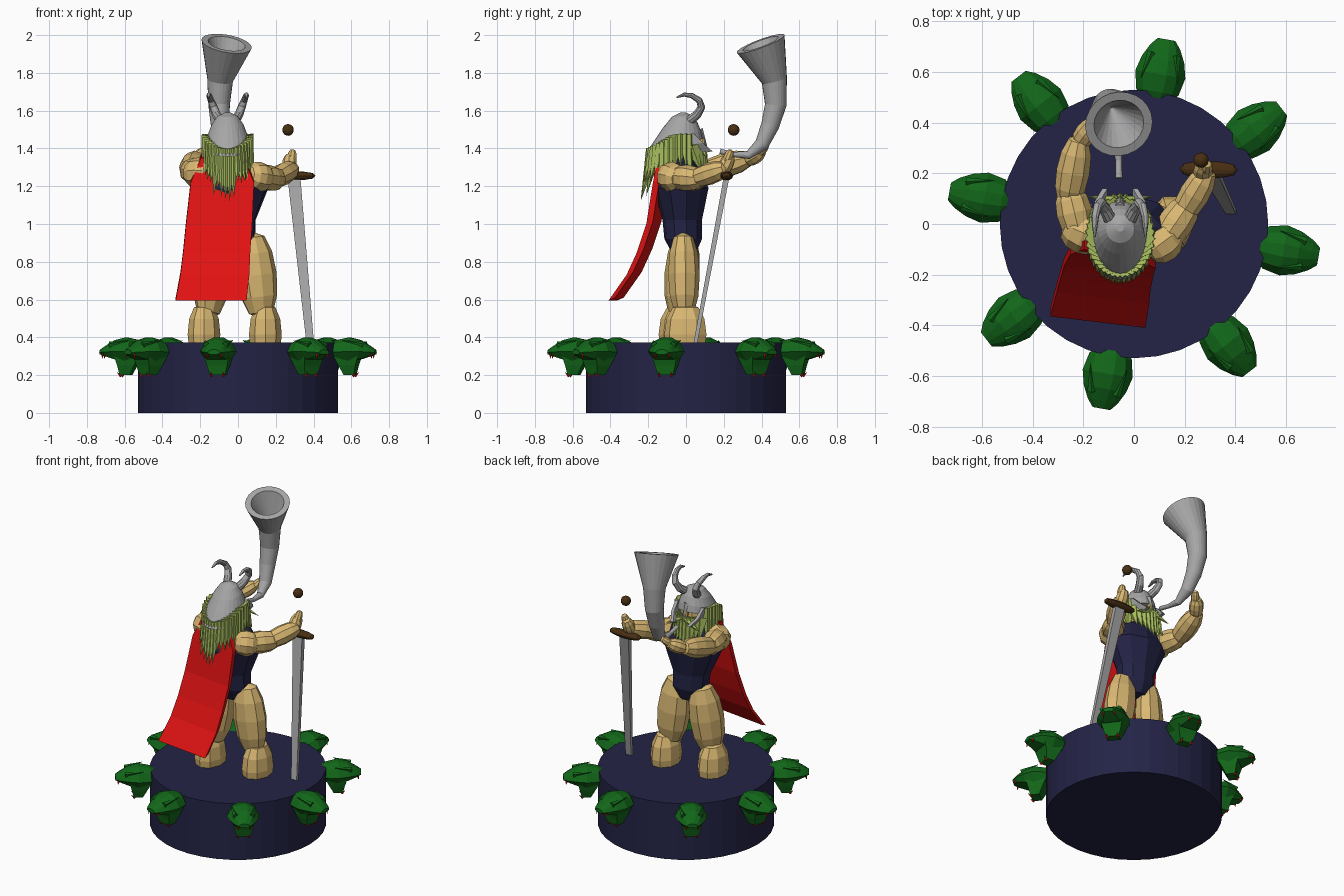
import bpy, bmesh, math, random
from mathutils import Vector, Matrix

if "Cube" in bpy.data.objects:
    bpy.data.objects.remove(bpy.data.objects["Cube"])

random.seed(4)


def material(name, rgb):
    m = bpy.data.materials.new(name)
    m.diffuse_color = (*rgb, 1)
    m.use_nodes = True
    m.node_tree.nodes["Principled BSDF"].inputs["Base Color"].default_value = m.diffuse_color
    return m


NAVY = material("navy", (0.017, 0.017, 0.062))
TAN = material("tan skin", (0.70, 0.48, 0.17))
HAIR = material("yellow green hair", (0.38, 0.50, 0.11))
STEEL = material("grey steel", (0.38, 0.38, 0.38))
RED = material("red", (0.75, 0.006, 0.006))
GREEN = material("dark green", (0.006, 0.135, 0.010))
BROWN = material("brown", (0.065, 0.028, 0.006))


def finish(bm, name, mat, smooth=False):
    bmesh.ops.recalc_face_normals(bm, faces=bm.faces)
    me = bpy.data.meshes.new(name)
    for f in bm.faces:
        f.smooth = smooth
    bm.to_mesh(me)
    bm.free()
    me.materials.append(mat)
    ob = bpy.data.objects.new(name, me)
    bpy.context.collection.objects.link(ob)
    return ob


def loft(bm, rings):
    """Skin a list of equal-length point rings and cap both ends."""
    vs = [[bm.verts.new(p) for p in r] for r in rings]
    n = len(vs[0])
    for a, b in zip(vs, vs[1:]):
        for i in range(n):
            j = (i + 1) % n
            bm.faces.new((a[i], a[j], b[j], b[i]))
    bm.faces.new(vs[0])
    bm.faces.new(vs[-1])


def ring(c, rx, ry, n, u=(1, 0, 0), v=(0, 1, 0), off=0.0):
    c, u, v = Vector(c), Vector(u), Vector(v)
    return [c + u * rx * math.cos(off + i * math.tau / n) + v * ry * math.sin(off + i * math.tau / n)
            for i in range(n)]


def tube(path, n):
    """Rings across a path of (x, y, z, radius)."""
    P = [Vector(p[:3]) for p in path]
    out = []
    for i, p in enumerate(path):
        t = (P[min(i + 1, len(P) - 1)] - P[max(i - 1, 0)]).normalized()
        u = (Vector((1, 0, 0)) - t * t.x).normalized()
        out.append(ring(P[i], p[3], p[3], n, u, t.cross(u)))
    return out


def blob(bm, a, b, rx, ry=None, n=9):
    """Blunt faceted ellipsoid from a to b."""
    a, b = Vector(a), Vector(b)
    d = b - a
    geo = bmesh.ops.create_uvsphere(bm, u_segments=n, v_segments=6, radius=1)
    m = Matrix.Translation((a + b) / 2) @ d.to_track_quat('Z', 'Y').to_matrix().to_4x4()
    for v in geo['verts']:
        r = math.hypot(v.co.x, v.co.y)
        k = r ** -0.3 if r > 0.01 else 1
        v.co = m @ Vector((v.co.x * k * rx, v.co.y * k * (ry or rx), v.co.z * d.length / 2))


def spike(bm, a, b, r, n=5):
    a, b = Vector(a), Vector(b)
    d = b - a
    m = Matrix.Translation((a + b) / 2) @ d.to_track_quat('Z', 'Y').to_matrix().to_4x4()
    bmesh.ops.create_cone(bm, cap_ends=True, segments=n, radius1=r, radius2=0, depth=d.length, matrix=m)


# round base
bm = bmesh.new()
loft(bm, [ring((0, 0, z), 0.53, 0.53, 36) for z in (0, 0.372)])
finish(bm, "base", NAVY)

# beast heads around the base: skull, hanging lower jaw, red teeth
for k, deg in enumerate([-10, 38, 80, 128, 170, 218, 260, 308]):
    rot = Matrix.Rotation(math.radians(deg), 4, 'Z')
    bm = bmesh.new()
    rings = []
    for x, w, lo, hi in [(0.485, 0.05, 0.30, 0.36), (0.53, 0.085, 0.28, 0.385), (0.60, 0.10, 0.275, 0.40),
                         (0.66, 0.085, 0.285, 0.385), (0.71, 0.06, 0.30, 0.355), (0.74, 0.035, 0.31, 0.335)]:
        mid = lo + (hi - lo) * 0.4
        rings.append([(x, y * w, mid + (z * (hi - mid) if z > 0 else z * (mid - lo))) for y, z in
                      [(1, 0), (0.7, 0.7), (0.25, 1), (-0.25, 1), (-0.7, 0.7), (-1, 0), (-0.6, -1), (0.6, -1)]])
    loft(bm, rings)
    loft(bm, [[(x0, -w, z), (x1, -w, z), (x1, w, z), (x0, w, z)] for x0, x1, w, z in
              [(0.525, 0.655, 0.065, 0.30), (0.55, 0.64, 0.055, 0.25), (0.575, 0.63, 0.04, 0.20)]])
    for s in (-1, 1):  # brow ridges
        spike(bm, (0.68, s * 0.05, 0.36), (0.57, s * 0.075, 0.385), 0.018)
    bm.transform(rot)
    finish(bm, f"beast_head_{k + 1}", GREEN)
    bm = bmesh.new()
    for s in (-1, 1):
        spike(bm, (0.72, s * 0.035, 0.312), (0.725, s * 0.035, 0.285), 0.008, 4)
        spike(bm, (0.622, s * 0.033, 0.195), (0.645, s * 0.033, 0.215), 0.009, 4)
    bm.transform(rot)
    finish(bm, f"beast_teeth_{k + 1}", RED)

# legs
for name, foot, hip in [("right_leg", (0.145, 0.0), (0.07, -0.015)), ("left_leg", (-0.18, -0.03), (-0.11, 0.0))]:
    bm = bmesh.new()
    blob(bm, (*foot, 0.25), (foot[0], foot[1], 0.58), 0.088, 0.115)
    blob(bm, (foot[0] - 0.02 * (1 if foot[0] > 0 else -1), foot[1] - 0.01, 0.50), (*hip, 0.96), 0.085, 0.108)
    finish(bm, name, TAN)

# torso tunic
bm = bmesh.new()
loft(bm, [ring((x, y, z), rx, ry, 10, off=0.2) for x, y, z, rx, ry in
          [(-0.02, -0.01, 0.84, 0.06, 0.06), (-0.025, -0.015, 0.92, 0.12, 0.10), (-0.03, -0.02, 1.02, 0.125, 0.105),
           (-0.035, -0.025, 1.19, 0.20, 0.145), (-0.04, -0.03, 1.30, 0.15, 0.10), (-0.05, -0.03, 1.35, 0.07, 0.06)]])
finish(bm, "torso", NAVY)

# arms: shoulder, upper arm, forearm, hand
bm = bmesh.new()
blob(bm, (0.05, -0.12, 1.26), (0.17, -0.03, 1.24), 0.08)
blob(bm, (0.10, -0.09, 1.25), (0.23, 0.10, 1.235), 0.07)
blob(bm, (0.18, 0.02, 1.23), (0.30, 0.22, 1.30), 0.06)
blob(bm, (0.27, 0.18, 1.25), (0.275, 0.24, 1.37), 0.04)
blob(bm, (0.28, 0.20, 1.30), (0.29, 0.24, 1.395), 0.026)
finish(bm, "right_arm", TAN)
bm = bmesh.new()
blob(bm, (-0.12, -0.07, 1.27), (-0.28, 0.00, 1.27), 0.085)
blob(bm, (-0.21, -0.06, 1.28), (-0.26, 0.15, 1.28), 0.072)
blob(bm, (-0.265, 0.07, 1.27), (-0.215, 0.35, 1.35), 0.067)
blob(bm, (-0.225, 0.31, 1.33), (-0.15, 0.41, 1.39), 0.045)
blob(bm, (-0.17, 0.37, 1.36), (-0.12, 0.43, 1.42), 0.026)
finish(bm, "left_arm", TAN)

# head and nose
CX = -0.055
bm = bmesh.new()
blob(bm, (CX, -0.04, 1.29), (CX, -0.02, 1.54), 0.095, 0.10)
blob(bm, (CX, 0.08, 1.46), (CX, 0.09, 1.40), 0.018)
finish(bm, "head", TAN)

# hair locks around the back and sides
bm = bmesh.new()
for i in range(26):
    a = math.radians(-205 + 230 * i / 25)
    c, s = math.cos(a), math.sin(a)
    back = max(0, -s)
    top = (CX + 0.10 * c, -0.05 + 0.125 * s, 1.47 - 0.08 * back)
    tip = (CX + 0.14 * c, -0.05 + 0.19 * s, 1.24 - 0.09 * back + random.uniform(-0.04, 0.07))
    spike(bm, top, tip, 0.038)
blob(bm, (CX, -0.10, 1.22), (CX, -0.10, 1.46), 0.11, 0.09)
finish(bm, "hair", HAIR)

# beard and moustache
bm = bmesh.new()
for i in range(9):
    t = i / 4 - 1
    spike(bm, (CX + 0.085 * t, 0.07 - 0.04 * t * t, 1.41),
          (CX + 0.10 * t, 0.125 - 0.04 * t * t, 1.21 + 0.06 * abs(t)), 0.04)
for s in (-1, 1):
    spike(bm, (CX + 0.01 * s, 0.09, 1.40), (CX + 0.13 * s, 0.11, 1.35), 0.022)
finish(bm, "beard", HAIR)

# helmet: tilted rim rising towards the face
bm = bmesh.new()
rings = []
for y, z, rx, ry, tilt in [(-0.065, 1.405, 0.122, 0.155, 0.30), (-0.045, 1.465, 0.108, 0.125, 0.22),
                           (-0.03, 1.525, 0.085, 0.09, 0.15), (-0.02, 1.57, 0.055, 0.055, 0.05),
                           (-0.015, 1.59, 0.015, 0.015, 0)]:
    rings.append(ring((CX, y, z), rx, ry, 24, v=(0, 1, tilt)))
loft(bm, rings)
for s in (-1, 1):  # cheek guards
    loft(bm, [[(CX + s * x, y - 0.02, z), (CX + s * x, y + 0.03, z + 0.01),
               (CX + s * (x - 0.02), y + 0.03, z + 0.01), (CX + s * (x - 0.02), y - 0.02, z)]
              for x, y, z in [(0.105, 0.01, 1.47), (0.10, 0.06, 1.42), (0.07, 0.11, 1.375)]])
spike(bm, (CX, 0.07, 1.50), (CX, 0.115, 1.40), 0.02)
ob = finish(bm, "helmet", STEEL)

# helmet horns
for s, side in ((1, "right"), (-1, "left")):
    bm = bmesh.new()
    loft(bm, tube([(CX + s * x, y, z, r) for x, y, z, r in
                   [(0.035, 0.01, 1.54, 0.027), (0.06, 0.06, 1.58, 0.024), (0.075, 0.082, 1.62, 0.021),
                    (0.088, 0.07, 1.655, 0.018), (0.098, 0.03, 1.68, 0.015), (0.10, -0.01, 1.685, 0.011),
                    (0.10, -0.05, 1.67, 0.004)]], 10))
    finish(bm, f"helmet_horn_{side}", STEEL)

# blowing horn with hollow bell
bm = bmesh.new()
rings = tube([(-0.06, 0.18, 1.385, 0.014), (-0.06, 0.25, 1.368, 0.013), (-0.068, 0.33, 1.365, 0.022),
              (-0.08, 0.40, 1.42, 0.038), (-0.095, 0.445, 1.52, 0.048), (-0.10, 0.475, 1.63, 0.057),
              (-0.095, 0.468, 1.76, 0.068), (-0.06, 0.395, 1.955, 0.135)], 24)
rim = Vector((-0.06, 0.395, 1.955))
apex = Vector((-0.09, 0.46, 1.77))
rings.append([rim + (p - rim) * 0.74 for p in rings[-1]])
rings.append([apex + (p - rim) * 0.03 for p in rings[-1]])
loft(bm, rings)
finish(bm, "blowing_horn", STEEL)

# cape
bm = bmesh.new()
loft(bm, [[(xl, yl, z), (xr, yr, z), (xr, yr + 0.035, z + 0.015), (xl, yl + 0.035, z + 0.015)]
          for z, xl, yl, xr, yr in
          [(1.35, -0.195, -0.10, 0.03, -0.15), (1.22, -0.25, -0.12, 0.085, -0.175), (1.0, -0.275, -0.165, 0.075, -0.21),
           (0.85, -0.29, -0.215, 0.065, -0.26), (0.73, -0.305, -0.27, 0.06, -0.315), (0.595, -0.33, -0.365, 0.045, -0.41)]])
finish(bm, "cape", RED)

# sword
bm = bmesh.new()
loft(bm, [[(x - w, y - t, z), (x + w, y - t, z), (x + w, y + t, z), (x - w, y + t, z)] for x, y, z, w, t in
          [(0.297, 0.213, 1.24, 0.034, 0.015), (0.382, 0.05, 0.37, 0.02, 0.010)]])
finish(bm, "sword_blade", STEEL)
bm = bmesh.new()
blob(bm, (0.18, 0.217, 1.255), (0.41, 0.213, 1.255), 0.034, 0.024, 12)
finish(bm, "sword_guard", BROWN)
bm = bmesh.new()
bmesh.ops.create_uvsphere(bm, u_segments=14, v_segments=9, radius=0.031,
                          matrix=Matrix.Translation((0.265, 0.252, 1.498)))
finish(bm, "sword_pommel", BROWN)
